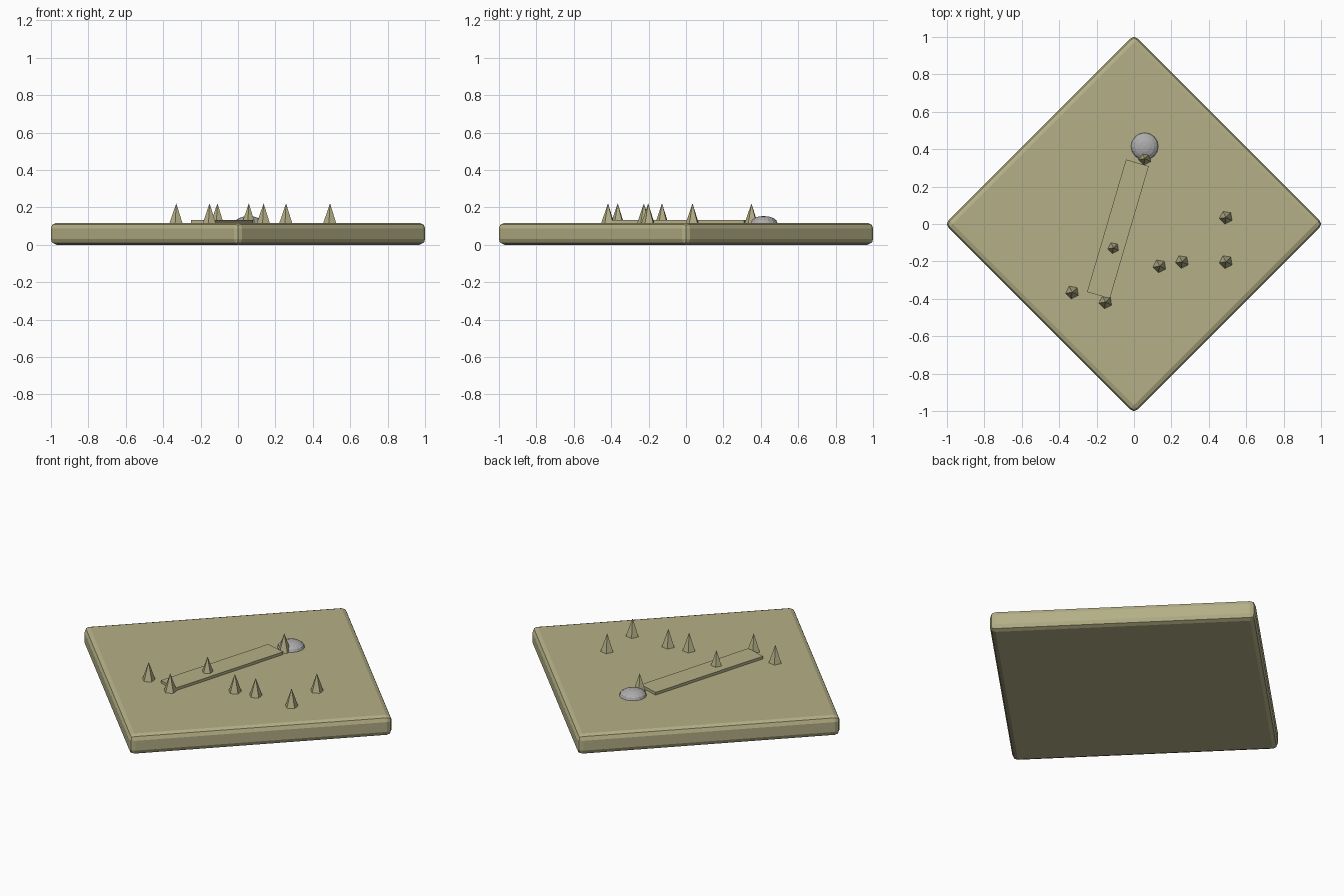
import bpy, math
from math import radians

if "Cube" in bpy.data.objects:
    bpy.data.objects.remove(bpy.data.objects["Cube"])


def material(name, rgb):
    m = bpy.data.materials.new(name)
    m.diffuse_color = (*rgb, 1)
    m.use_nodes = True
    m.node_tree.nodes["Principled BSDF"].inputs["Base Color"].default_value = m.diffuse_color
    return m


KHAKI = material("khaki", (0.46, 0.43, 0.24))
GREY = material("stone grey", (0.42, 0.41, 0.41))
TOP = 0.118


def finish(name, mat):
    o = bpy.context.object
    o.name = name
    o.data.materials.append(mat)
    return o


def box(name, size, loc, turn, mat):
    bpy.ops.mesh.primitive_cube_add(size=1, location=loc, rotation=(0, 0, radians(turn)))
    o = finish(name, mat)
    o.scale = size
    bpy.ops.object.transform_apply(location=False, rotation=False, scale=True)
    return o


# Diamond-shaped ground slab with rounded edges
slab = box("ground_slab", (1.432, 1.432, TOP), (0, 0, TOP / 2), 45, KHAKI)
bev = slab.modifiers.new("round_edges", 'BEVEL')
bev.width = 0.03
bev.segments = 2

# Thin raised path
box("path", (0.127, 0.738, 0.03), (-0.086, -0.027, 0.119), -16.4, KHAKI)

# Five-sided spikes
spots = [(-0.33, -0.365), (-0.152, -0.417), (-0.11, -0.128), (0.137, -0.225),
         (0.257, -0.202), (0.492, -0.202), (0.492, 0.035), (0.058, 0.35)]
for i, (x, y) in enumerate(spots):
    bpy.ops.mesh.primitive_cone_add(vertices=5, radius1=0.039, depth=0.112,
                                    location=(x, y, 0.166), rotation=(0, 0, radians(-45)))
    finish(f"spike_{i + 1}", KHAKI)

# Flattened boulder
bpy.ops.mesh.primitive_uv_sphere_add(segments=16, ring_count=8, radius=1,
                                     location=(0.057, 0.415, TOP), rotation=(0, 0, radians(45)))
rock = finish("boulder", GREY)
rock.scale = (0.073, 0.073, 0.036)
